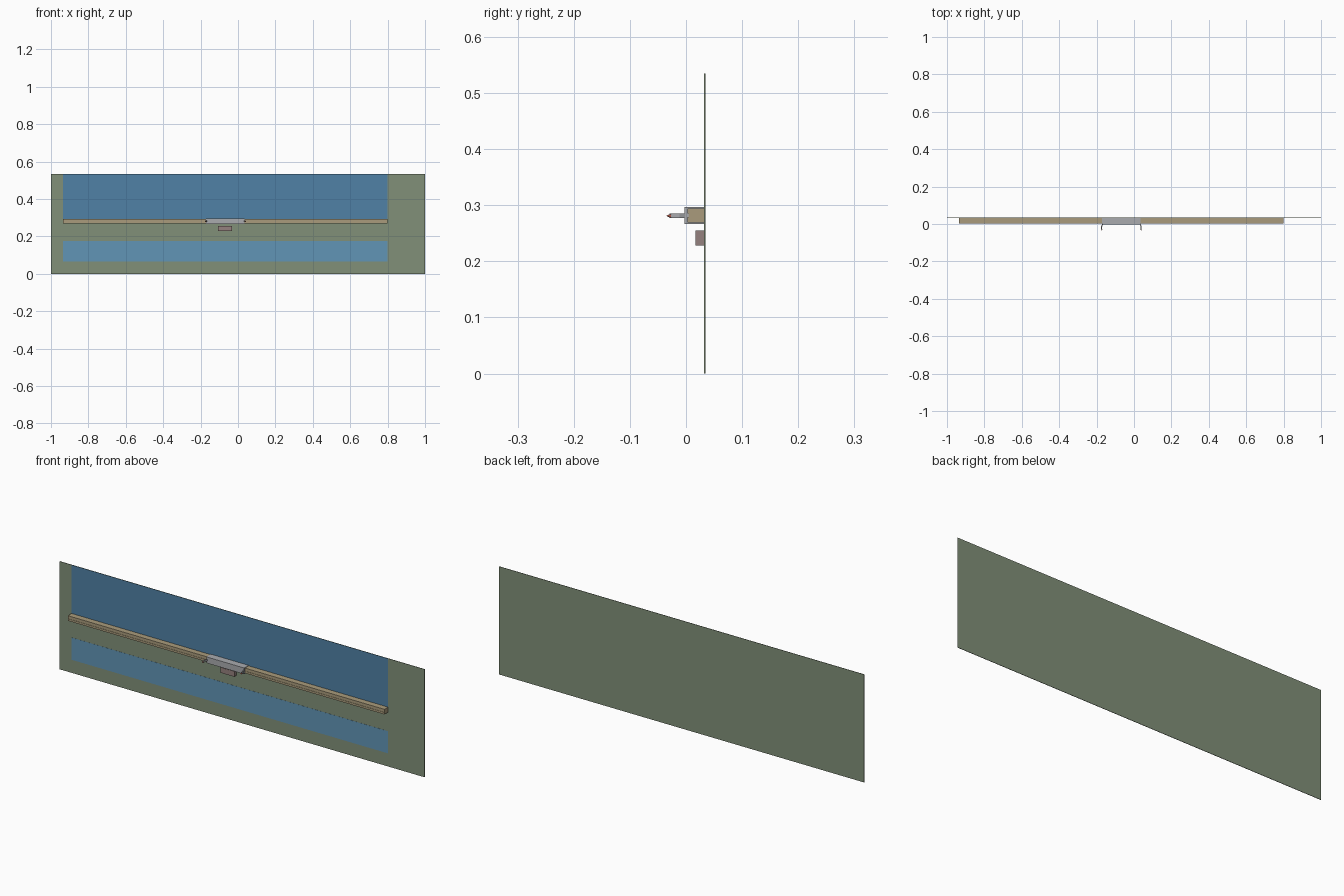
import bpy, bmesh, math
from mathutils import Matrix

if "Cube" in bpy.data.objects:
    bpy.data.objects.remove(bpy.data.objects["Cube"])

def mat(name, c):
    m = bpy.data.materials.new(name)
    m.diffuse_color = (*c, 1)
    m.use_nodes = True
    m.node_tree.nodes["Principled BSDF"].inputs["Base Color"].default_value = m.diffuse_color
    return m

green = mat("wall_green", (0.22, 0.28, 0.19))
blue = mat("upper_blue", (0.08, 0.22, 0.38))
sky = mat("lower_blue", (0.12, 0.30, 0.47))
tan = mat("rail_tan", (0.40, 0.33, 0.20))
grey = mat("carriage_grey", (0.40, 0.41, 0.43))
mauve = mat("block_mauve", (0.30, 0.22, 0.21))
red = mat("tip_red", (0.40, 0.08, 0.05))

def finish(name, bm, m):
    bmesh.ops.recalc_face_normals(bm, faces=bm.faces)
    me = bpy.data.meshes.new(name)
    bm.to_mesh(me)
    bm.free()
    me.materials.append(m)
    ob = bpy.data.objects.new(name, me)
    bpy.context.collection.objects.link(ob)
    return ob

def box(name, x, y, z, m):
    bm = bmesh.new()
    bmesh.ops.create_cube(bm, size=1)
    for v in bm.verts:
        for i, r in enumerate((x, y, z)):
            v.co[i] = r[0] if v.co[i] < 0 else r[1]
    return finish(name, bm, m)

def extrude(name, pts, place, lo, hi, m):
    bm = bmesh.new()
    a = [bm.verts.new(place(p, lo)) for p in pts]
    b = [bm.verts.new(place(p, hi)) for p in pts]
    bm.faces.new(a)
    bm.faces.new(b[::-1])
    for i in range(len(pts)):
        j = (i + 1) % len(pts)
        bm.faces.new((a[i], a[j], b[j], b[i]))
    return finish(name, bm, m)

# Backing board and the two thin blue panels on its front
box("backing_board", (-1, 1), (0.0325, 0.0345), (0, 0.535), green)
box("upper_panel", (-0.935, 0.8), (0.0319, 0.0326), (0.28, 0.5345), blue)
box("lower_panel", (-0.935, 0.8), (0.0319, 0.0326), (0.065, 0.175), sky)

# Long rail with a shallow slot along its front
box("rail", (-0.935, 0.8), (0.0045, 0.0325), (0.269, 0.2945), tan)
for n, z in (("upper", (0.285, 0.2945)), ("lower", (0.269, 0.279))):
    box(f"rail_lip_{n}", (-0.935, 0.8), (0.003, 0.0046), z, tan)

# Carriage: a sleeve wrapping the rail
sleeve = [(0.0325, 0.297), (-0.003, 0.297), (-0.003, 0.2665), (0.0325, 0.2665),
          (0.0325, 0.269), (0.003, 0.269), (0.003, 0.2945), (0.0325, 0.2945)]
extrude("carriage", sleeve, lambda p, x: (x, p[0], p[1]), -0.171, 0.036, grey)

# Pair of outward-stepped prongs with pointed tips, mirrored about the carriage
mid = -0.0675
arm = [(0.098, -0.002), (0.1035, -0.002), (0.108, -0.012), (0.108, -0.029),
       (0.103, -0.029), (0.103, -0.014)]
for side, s in (("left", -1), ("right", 1)):
    extrude(f"prong_{side}", arm, lambda p, z: (mid + s * p[0], p[1], z),
            0.277, 0.285, grey)
    bm = bmesh.new()
    bmesh.ops.create_cone(bm, cap_ends=True, segments=12, radius1=0.004, radius2=0.0004,
                          depth=0.008,
                          matrix=Matrix.Translation((mid + s * 0.1055, -0.0305, 0.281))
                          @ Matrix.Rotation(math.pi / 2, 4, 'X'))
    finish(f"prong_tip_{side}", bm, red)

# Small block under the carriage
box("lower_block", (-0.108, -0.032), (0.0165, 0.0325), (0.228, 0.2545), mauve)
